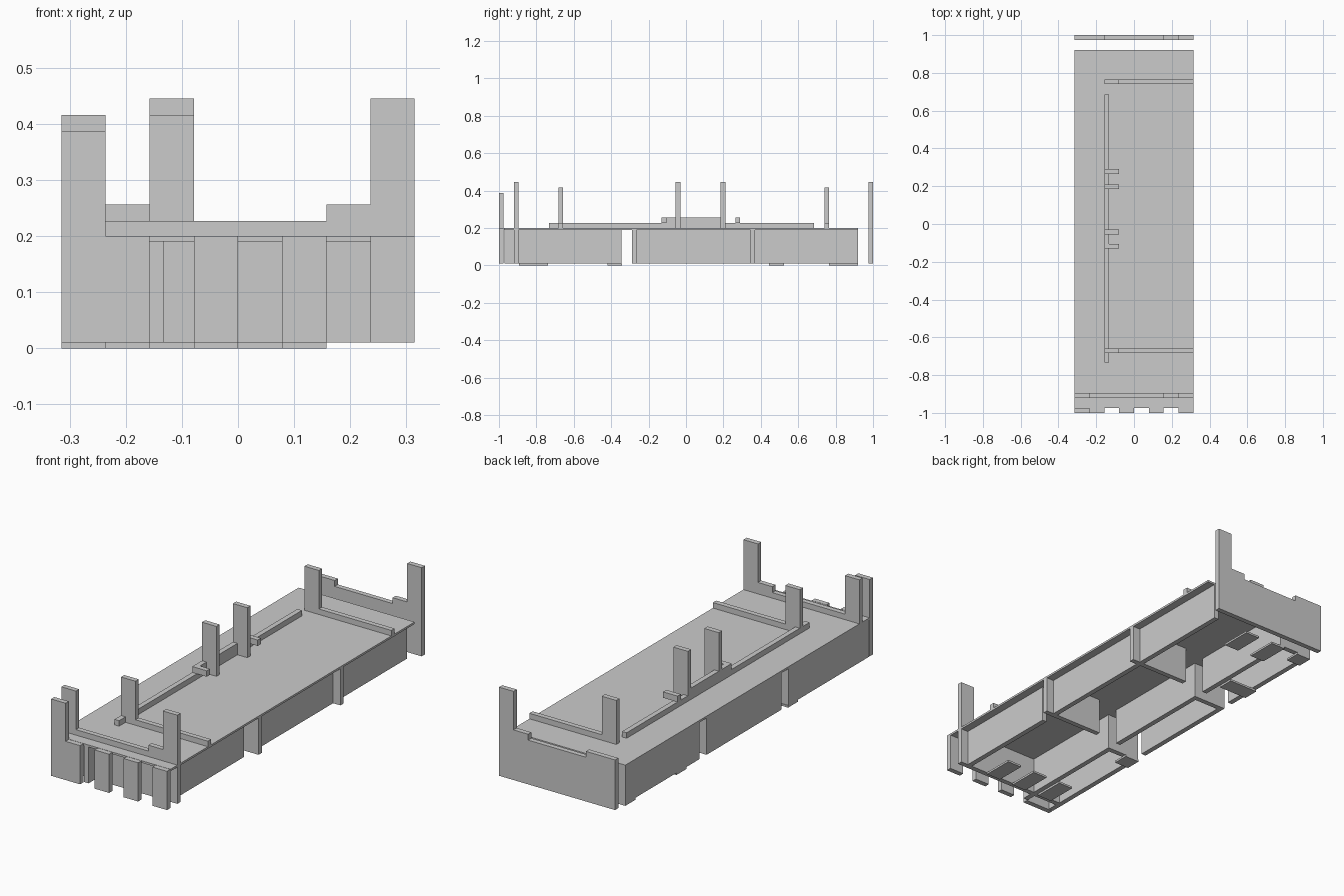
import bpy, bmesh

if "Cube" in bpy.data.objects:
    bpy.data.objects.remove(bpy.data.objects["Cube"])

T = 0.025            # board thickness
C = 0.0787           # grid cell across the width
W = 4 * C            # half width
LOW, UNDER, TOP = 0.01, 0.19, 0.20
RAIL, STEP = 0.227, 0.256


def panel(name, outline, y):
    """Board standing across the model: (x, z) outline, pushed back from y by T."""
    bm = bmesh.new()
    face = bm.faces.new([bm.verts.new((px, y, pz)) for px, pz in outline])
    ext = bmesh.ops.extrude_face_region(bm, geom=[face])
    verts = [g for g in ext["geom"] if isinstance(g, bmesh.types.BMVert)]
    bmesh.ops.translate(bm, verts=verts, vec=(0, T, 0))
    bmesh.ops.recalc_face_normals(bm, faces=bm.faces)
    me = bpy.data.meshes.new(name)
    bm.to_mesh(me)
    bm.free()
    ob = bpy.data.objects.new(name, me)
    bpy.context.collection.objects.link(ob)
    return ob


def box(name, x0, x1, y0, y1, z0, z1):
    bpy.ops.mesh.primitive_cube_add(size=1, location=((x0 + x1) / 2, (y0 + y1) / 2, (z0 + z1) / 2))
    ob = bpy.context.object
    ob.name = name
    ob.scale = (x1 - x0, y1 - y0, z1 - z0)
    bpy.ops.object.transform_apply(location=False, rotation=False, scale=True)
    return ob


# Main deck
box("deck", -W, W, -0.973, 0.92, UNDER, TOP)

# End boards with tall corner posts
panel("back_board", [(-W, LOW), (W, LOW), (W, 0.445), (3 * C, 0.445), (3 * C, STEP), (2 * C, STEP),
                     (2 * C, RAIL), (-2 * C, RAIL), (-2 * C, STEP), (-W, STEP)], 1 - T)
panel("front_board", [(-W, LOW), (W, LOW), (W, 0.445), (3 * C, 0.445), (3 * C, STEP), (2 * C, STEP),
                      (2 * C, RAIL), (-3 * C, RAIL), (-3 * C, 0.416), (-W, 0.416)], -0.92)

# Front teeth; the left one carries a post
panel("front_tooth_post", [(-W, LOW), (-2 * C, LOW), (-2 * C, TOP), (-3 * C, TOP),
                           (-3 * C, 0.387), (-W, 0.387)], -1)
for i in (-1, 1, 3):
    box("front_tooth", i * C, (i + 1) * C, -1, -1 + T, LOW, TOP)

# Left side compartments: outer wall, inner wall and back end
for y0, y1 in ((-0.97, -0.345), (-0.29, 0.29), (0.345, 0.92)):
    box("left_outer_wall", -W, -W + T, y0, y1, LOW, UNDER)
    box("left_inner_wall", -2 * C, -2 * C + T, y0, y1 - T, LOW, UNDER)
    panel("left_cross_wall", [(-W + T, LOW), (-2 * C + T, LOW), (-2 * C + T, UNDER), (-W + T, UNDER)], y1 - T)

# Right side: recessed walls and cross walls reaching the deck edge
for y0, y1 in ((-0.895, -0.345), (-0.265, 0.345), (0.37, 0.92)):
    box("right_wall", W - 0.04 - T, W - 0.04, y0, y1, LOW, UNDER)
for y in (-0.29, 0.345):
    box("right_cross_wall", -0.01, W, y, y + T, LOW, UNDER)

# Thin foot plates: left cell, cell count, y range
for cell, n, y0, y1 in ((1, 1, -0.893, -0.738), (3, 1, -0.893, -0.738), (5, 1, -0.893, -0.738),
                        (0, 1, -0.42, -0.342), (0, 2, 0.444, 0.524), (0, 1, 0.843, 0.92),
                        (2, 1, 0.765, 0.92), (4, 1, 0.765, 0.92)):
    box("foot_plate", -W + cell * C, -W + (cell + n) * C, y0, y1, 0, LOW)

# Long rail on the deck with a raised middle
box("long_rail", -2 * C, -2 * C + T, -0.733, 0.685, TOP, RAIL)
box("long_rail_raised", -2 * C, -2 * C + T, -0.105, 0.21, RAIL, STEP)

# Cross rails, each ending in a post
for y in (-0.683, 0.74):
    panel("cross_rail_post", [(-2 * C, TOP), (W, TOP), (W, RAIL), (-C, RAIL),
                              (-C, 0.416), (-2 * C, 0.416)], y)

# Middle posts and short stubs
for y in (-0.055, 0.185):
    box("middle_post", -2 * C, -C, y, y + T, TOP, 0.445)
for y in (-0.13, 0.265):
    box("rail_stub", -2 * C, -C, y, y + T, RAIL, STEP)
